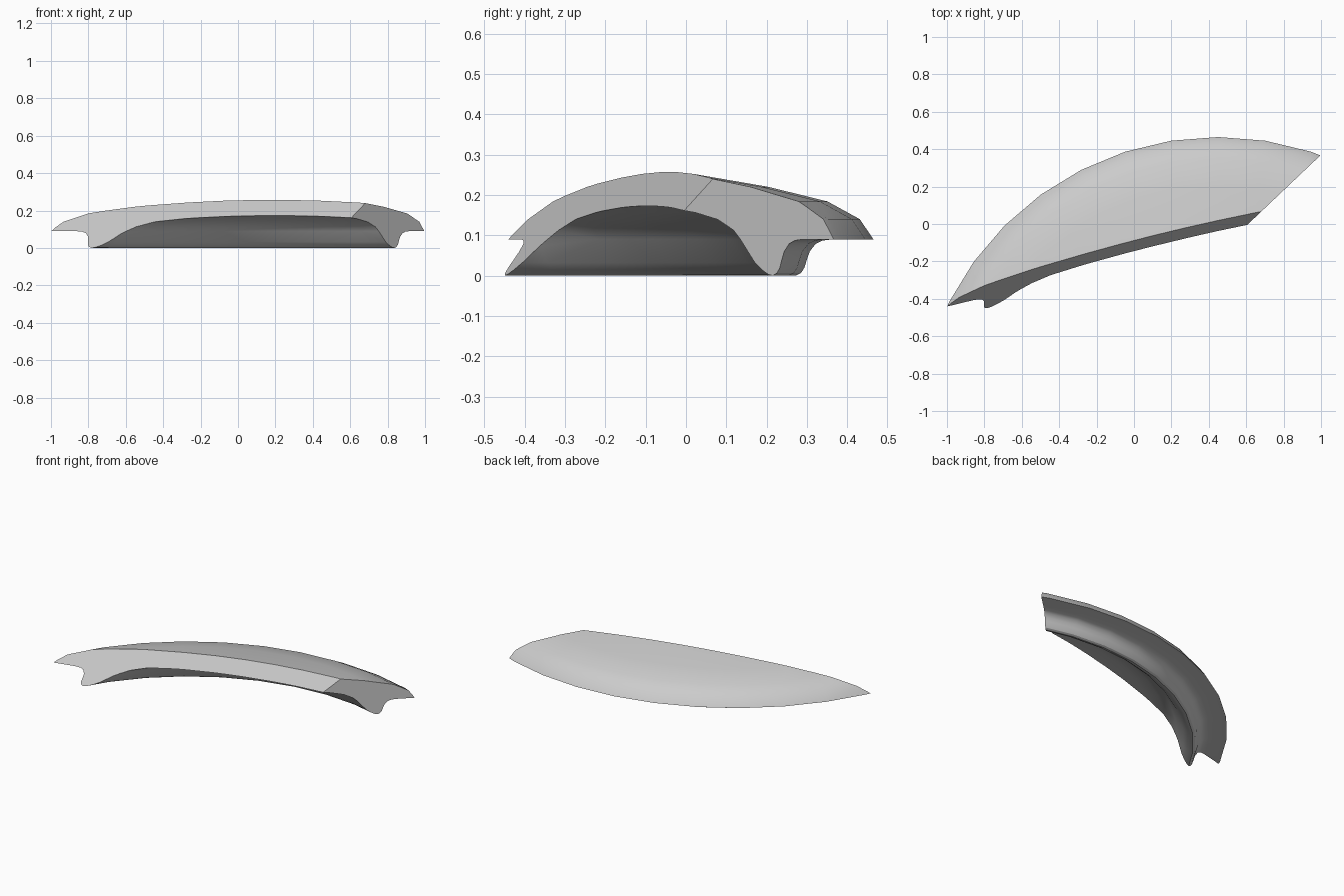
import bpy, bmesh, math
from mathutils import Vector

if "Cube" in bpy.data.objects:
    bpy.data.objects.remove(bpy.data.objects["Cube"])

# Centre of the round dish that the fragment is broken from
CX, CY = 0.45, -1.149
STEP = math.radians(9)          # 40-sided lathe

# Closed (radius, height) section: domed top, rim, underside and foot ring
profile = [(0.95, 0.285), (1.14, 0.257), (1.354, 0.22), (1.50, 0.184),
           (1.58, 0.14), (1.614, 0.09), (1.513, 0.09), (1.488, 0.087),
           (1.471, 0.079), (1.456, 0.06), (1.449, 0.04), (1.443, 0.02),
           (1.434, 0.006), (1.421, 0.0), (1.408, 0.003), (1.39, 0.013),
           (1.367, 0.032), (1.323, 0.09), (1.302, 0.113), (1.255, 0.139),
           (1.188, 0.156), (1.10, 0.171), (0.95, 0.188)]

bm = bmesh.new()

# Sweep the section round the arc
rings = []
for k in range(-4, 9):
    a = math.pi / 2 + k * STEP
    rings.append([bm.verts.new((CX + r * math.cos(a), CY + r * math.sin(a), z))
                  for r, z in profile])
n = len(profile)
for p, q in zip(rings, rings[1:]):
    for i in range(n):
        j = (i + 1) % n
        bm.faces.new((p[i], p[j], q[j], q[i]))
bm.faces.new(rings[0])
bm.faces.new(rings[-1])
bmesh.ops.recalc_face_normals(bm, faces=bm.faces[:])


def slice_off(point, normal):
    """Remove everything on the normal's side and close the cut."""
    bmesh.ops.bisect_plane(bm, geom=bm.verts[:] + bm.edges[:] + bm.faces[:],
                           dist=1e-5, plane_co=Vector(point),
                           plane_no=Vector(normal).normalized(), clear_outer=True)
    bmesh.ops.holes_fill(bm, edges=[e for e in bm.edges if e.is_boundary], sides=0)


# Long leaning front cut, then the upright cut on the right
slice_off((0, -0.26, 0), (0.242, -1, 0.675))
slice_off((1, 0.37, 0), (0.95, -1, 0))
bmesh.ops.recalc_face_normals(bm, faces=bm.faces[:])

mesh = bpy.data.meshes.new("dish_fragment")
bm.to_mesh(mesh)
bm.free()
shard = bpy.data.objects.new("dish_fragment", mesh)
bpy.context.collection.objects.link(shard)

# Smooth lathe surfaces, crisp broken edges
bpy.context.view_layer.objects.active = shard
shard.select_set(True)
bpy.ops.object.shade_smooth_by_angle(angle=math.radians(32))
